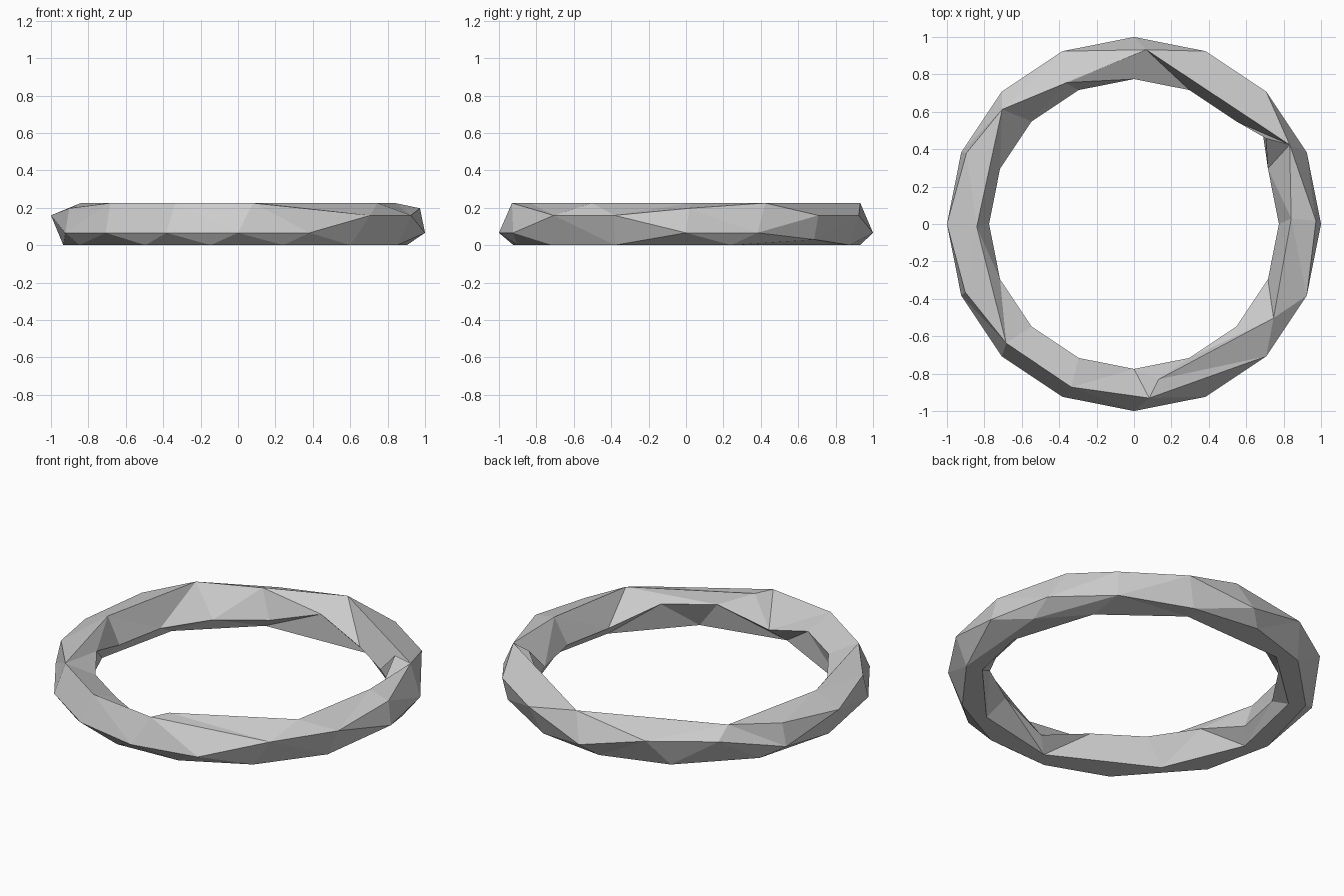
import bpy
import bmesh
from math import cos, sin, pi, radians

default_cube = bpy.data.objects.get("Cube")
if default_cube:
    bpy.data.objects.remove(default_cube, do_unlink=True)

# One flat grey for the whole ring
grey = bpy.data.materials.new("plain grey")
grey.use_nodes = True
colour = (0.6, 0.6, 0.6, 1.0)
grey.diffuse_color = colour
grey.node_tree.nodes["Principled BSDF"].inputs["Base Color"].default_value = colour

# Octagonal tube section: corner positions as (radius, height)
HEIGHT = 0.225
MID = 1 - HEIGHT / 2
HALF = HEIGHT / 2
STEP = HALF * (2 ** 0.5 - 1)
SEGMENTS = 16

corner = {
    "outer high": (1, HALF + STEP),
    "outer low": (1, HALF - STEP),
    "inner high": (1 - HEIGHT, HALF + STEP),
    "inner low": (1 - HEIGHT, HALF - STEP),
    "crest": (MID + STEP, HEIGHT),
    "middle": (0.9, HEIGHT),
    "lip": (MID - STEP, HEIGHT),
    "shoulder": (0.973, 0.197),
    "base outer": (MID + STEP, 0),
    "base bevel": (0.97, 0.03),
    "base inner": (MID - STEP, 0),
}


def even_strand(side, pattern):
    """Evenly spaced strand whose points sit high (H) or low (L)."""
    return [(i * 360 / SEGMENTS, side + (" high" if c == "H" else " low"))
            for i, c in enumerate(pattern)]


def strand(**groups):
    """Strand from angles grouped by section corner."""
    points = [(a, name.replace("_", " "))
              for name, angles in groups.items() for a in angles]
    return sorted(points)


# Irregular facet lines running round the ring
outer = even_strand("outer", "LLHHLHHLHLLLLLHH")
inner = even_strand("inner", "LLLLHLLLLHHHLHHL")
inner = sorted(inner + [(33, "lip")])
top_outer = strand(
    shoulder=(1, 157, 202),
    crest=(27, 86, 139, 223, 249, 275),
    outer_high=(180, 315, 337.5),
)
top_inner = strand(
    lip=(2, 116, 181, 279),
    middle=(326,),
    crest=(27, 86, 139, 223, 249, 275),
)
base_outer = strand(
    base_outer=(15, 70, 95, 120, 150, 180, 205, 238, 261, 285, 310, 336),
    base_bevel=(45,),
)
base_inner = strand(
    base_inner=(0, 35, 70, 115, 150, 185, 220, 265, 300, 335),
)

bm = bmesh.new()


def place(points):
    """Create the strand's vertices and close it with its first point."""
    made = []
    for angle, name in points:
        radius, z = corner[name]
        t = radians(angle)
        made.append((angle, bm.verts.new((radius * cos(t), radius * sin(t), z))))
    made.append((made[0][0] + 360, made[0][1]))
    return made


def zip_strands(a, b):
    """Fill the band between two strands with triangles."""
    i = j = 0
    while i < len(a) - 1 or j < len(b) - 1:
        next_a = a[i][0] + a[i + 1][0] if i < len(a) - 1 else float("inf")
        next_b = b[j][0] + b[j + 1][0] if j < len(b) - 1 else float("inf")
        if next_a <= next_b:
            bm.faces.new((a[i][1], a[i + 1][1], b[j][1]))
            i += 1
        else:
            bm.faces.new((a[i][1], b[j + 1][1], b[j][1]))
            j += 1


# Wrap the bands round the tube
strands = [place(s) for s in
           (outer, top_outer, top_inner, inner, base_inner, base_outer)]
for k, current in enumerate(strands):
    zip_strands(current, strands[(k + 1) % len(strands)])

# Join shared points and merge flat neighbours
bmesh.ops.remove_doubles(bm, verts=bm.verts, dist=0.001)
bmesh.ops.dissolve_limit(bm, angle_limit=pi / 180, verts=bm.verts, edges=bm.edges)
bmesh.ops.recalc_face_normals(bm, faces=bm.faces)

mesh = bpy.data.meshes.new("faceted_ring")
bm.to_mesh(mesh)
bm.free()
mesh.materials.append(grey)
ring = bpy.data.objects.new("faceted_ring", mesh)
bpy.context.collection.objects.link(ring)
